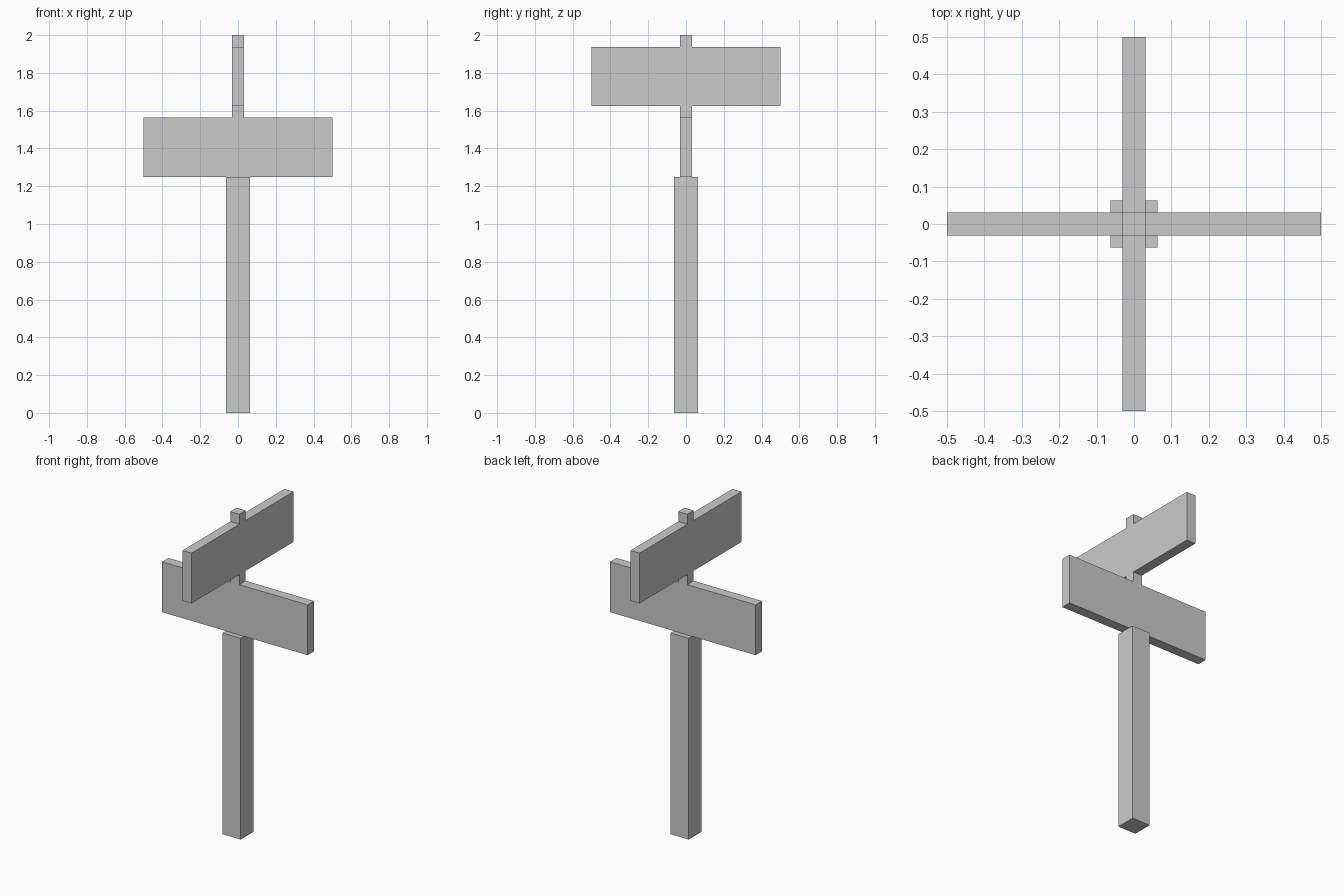
import bpy
import bmesh
from mathutils import Vector

if "Cube" in bpy.data.objects:
    bpy.data.objects.remove(bpy.data.objects["Cube"])

PX = 1 / 16  # block grid size


def box(name, width, depth, z0, z1):
    """Box centred on the z axis between two heights."""
    bm = bmesh.new()
    bmesh.ops.create_cube(bm, size=1)
    bmesh.ops.scale(bm, vec=Vector((width, depth, z1 - z0)), verts=bm.verts)
    bmesh.ops.translate(bm, vec=Vector((0, 0, (z0 + z1) / 2)), verts=bm.verts)
    mesh = bpy.data.meshes.new(name)
    bm.to_mesh(mesh)
    bm.free()
    obj = bpy.data.objects.new(name, mesh)
    bpy.context.collection.objects.link(obj)
    return obj


# Thick ground post
box("post", 2 * PX, 2 * PX, 0, 20 * PX)

# Two crossed sign boards
box("lower_board", 16 * PX, PX, 20 * PX, 25 * PX)
box("upper_board", PX, 16 * PX, 26 * PX, 31 * PX)

# Thin pole showing between the boards and above the top one
box("middle_pole", PX, PX, 25 * PX, 26 * PX)
box("top_pole", PX, PX, 31 * PX, 32 * PX)
